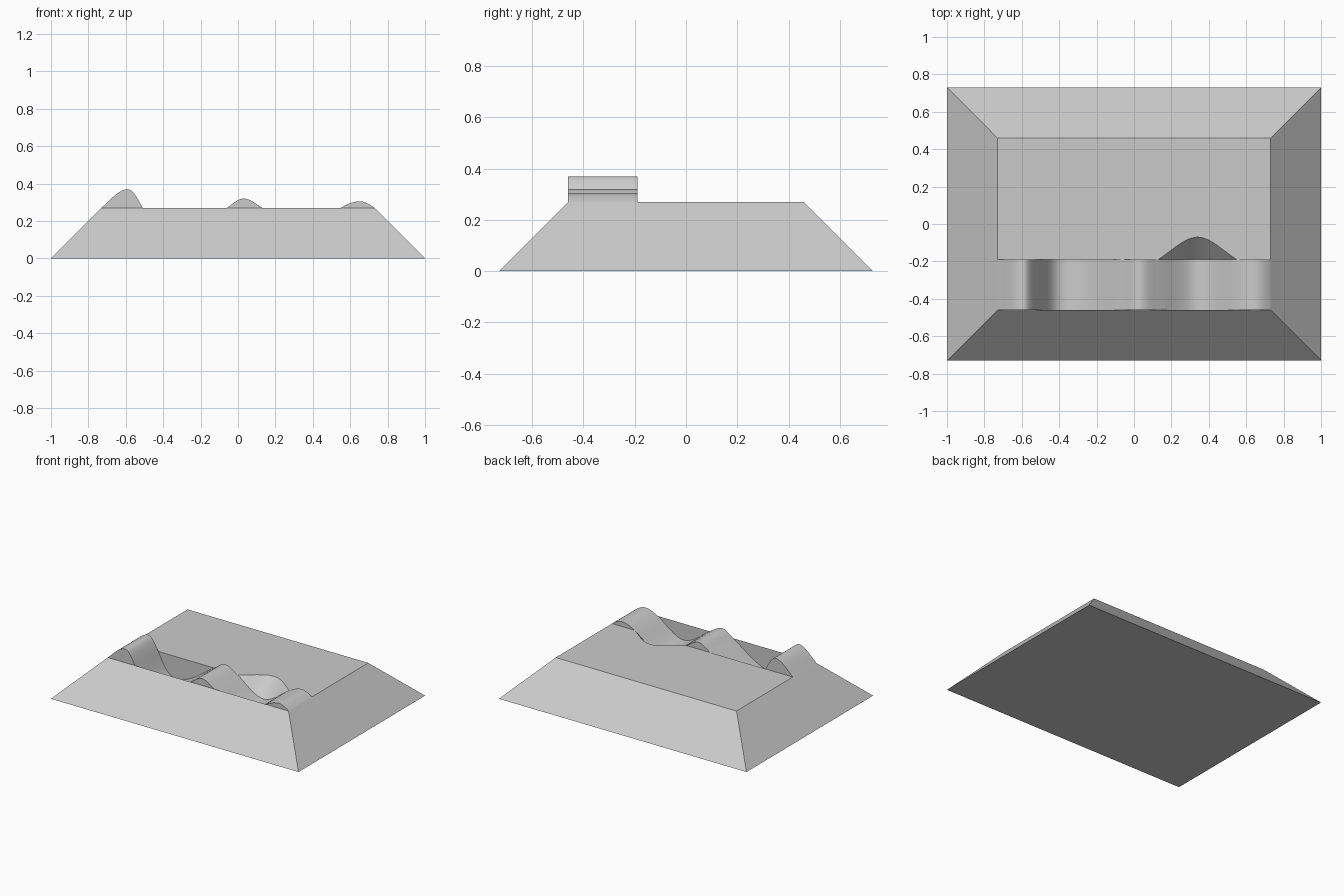
import bpy, bmesh, math

cube = bpy.data.objects.get("Cube")
if cube:
    bpy.data.objects.remove(cube, do_unlink=True)

TOP = 0.27                     # height of the flat top
BACK, FRONT = -0.19, -0.46     # edges of the wavy track

grey = bpy.data.materials.new("light_grey")
grey.use_nodes = True
colour = (0.6, 0.6, 0.6, 1)
grey.diffuse_color = colour
grey.node_tree.nodes["Principled BSDF"].inputs["Base Color"].default_value = colour

# Wave profile knots: x, z, slope
KNOTS = [(-0.73, TOP, 0.9), (-0.59, 0.37, 0), (-0.51, TOP, -2.0),
         (-0.45, 0.16, -1.4), (-0.36, 0.11, 0), (-0.06, TOP, 0.65),
         (0.03, 0.32, 0), (0.13, TOP, -0.65), (0.34, 0.15, 0),
         (0.55, TOP, 0.6), (0.65, 0.305, 0), (0.73, TOP, -0.75)]
STEPS = 10


def wave():
    """Sample a smooth curve through the knots."""
    points = []
    for (xa, za, ma), (xb, zb, mb) in zip(KNOTS, KNOTS[1:]):
        w = xb - xa
        for i in range(STEPS):
            t = i / STEPS
            h = t * t * (3 - 2 * t)
            z = (za * (1 - h) + zb * h + w * ma * t * (1 - t) ** 2
                 - w * mb * t * t * (1 - t))
            points.append((xa + w * t, z))
    points.append(KNOTS[-1][:2])
    return points


def rim_y(x, z):
    """The right-hand dip has a bank sloping up to the top behind it."""
    return BACK + (max(0, TOP - z) if 0.13 < x < 0.55 else 0)


def finish(name, bm):
    bmesh.ops.remove_doubles(bm, verts=bm.verts, dist=1e-5)
    bmesh.ops.dissolve_degenerate(bm, edges=bm.edges, dist=1e-5)
    mesh = bpy.data.meshes.new(name)
    bm.to_mesh(mesh)
    bm.free()
    mesh.materials.append(grey)
    obj = bpy.data.objects.new(name, mesh)
    bpy.context.collection.objects.link(obj)
    bpy.ops.object.select_all(action="DESELECT")
    obj.select_set(True)
    bpy.context.view_layer.objects.active = obj
    bpy.ops.object.shade_smooth_by_angle(angle=math.radians(30))


def add_face(bm, points):
    return bm.faces.new([bm.verts.new(p) for p in points])


def strip(bm, line_a, line_b):
    """Join two lines of points with shared vertices."""
    rows = [[bm.verts.new(p) for p in line] for line in (line_a, line_b)]
    a, b = rows
    for i in range(len(a) - 1):
        bm.faces.new((a[i], a[i + 1], b[i + 1], b[i]))


pts = wave()
curve_back = [(x, BACK, z) for x, z in pts]
curve_front = [(x, FRONT, z) for x, z in pts]
rim_back = [(x, rim_y(x, z), TOP) for x, z in pts]
rim_front = [(x, FRONT, TOP) for x, z in pts]

# Sloped base, with the top cut away around the track
bm = bmesh.new()
low = [(-1, -0.73, 0), (1, -0.73, 0), (1, 0.73, 0), (-1, 0.73, 0)]
high = [(-0.73, FRONT, TOP), (0.73, FRONT, TOP), (0.73, 0.46, TOP), (-0.73, 0.46, TOP)]
left_rim, right_rim = rim_back[0], rim_back[-1]
add_face(bm, low[::-1])
add_face(bm, low[:2] + rim_front[::-1])
add_face(bm, [low[1], low[2], high[2], right_rim, high[1]])
add_face(bm, [low[2], low[3], high[3], high[2]])
add_face(bm, [low[3], low[0], high[0], left_rim, high[3]])
add_face(bm, rim_back + high[2:])
finish("sloped_base", bm)

# Wavy track with its front and back walls and the rear bank
bm = bmesh.new()
strip(bm, curve_front, curve_back)
strip(bm, curve_back, rim_back)
strip(bm, rim_front, curve_front)
finish("wavy_track", bm)
